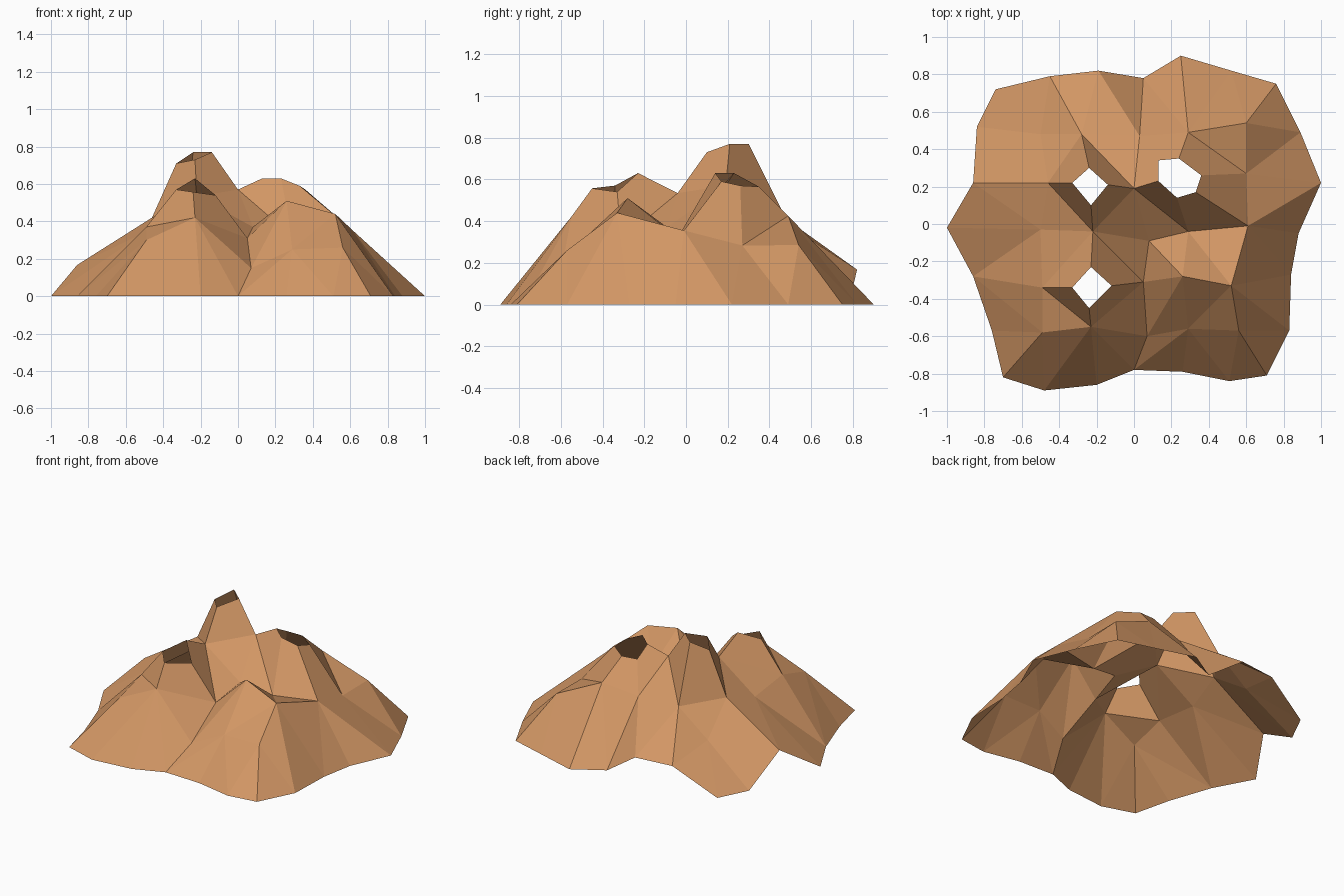
import bpy
from mathutils import Vector

if "Cube" in bpy.data.objects:
    bpy.data.objects.remove(bpy.data.objects["Cube"])

N = 6  # the hill is a loose 6 x 6 patchwork, each patch split in two triangles

# Foot outline, counter-clockwise from the front left corner
foot = [(-.70, -.82), (-.48, -.89), (-.20, -.86), (0, -.78), (.26, -.79), (.51, -.84),
        (.71, -.81), (.83, -.57), (.84, -.27), (.88, -.05), (1, .22), (.89, .49),
        (.76, .75), (.52, .82), (.25, .90), (.05, .78), (-.19, .82), (-.45, .79),
        (-.74, .72), (-.84, .52), (-.86, .22), (-1, -.02), (-.86, -.28), (-.76, -.57)]
raised_foot = {16, 17, 20}   # arches lifted off the ground
ARCH = .167

# Slope points, row by row from the front (None = a crater sits here)
slopes = [
    [(-.49, -.58, .30), (-.23, -.55, .42), (.07, -.60, .15), (.29, -.56, .25), (.56, -.57, .26)],
    [(-.49, -.34, .37), None, (.05, -.31, .31), (.26, -.28, .51), (.52, -.33, .44)],
    [(-.50, -.03, .34), (-.22, -.04, .534), (.08, -.09, .37), (.29, -.04, .32), (.61, -.01, .355)],
    [(-.46, .22, .42), None, (0, .19, .57), None, (.60, .27, .283)],
    [(-.50, .48, .24), (-.28, .48, .41), (.03, .47, .393), (.29, .49, .425), (.60, .54, .285)],
]

# Crater lips, keyed by grid place
craters = {
    (2, 2): [(-.33, -.34, .57), (-.24, -.45, .557), (-.12, -.33, .54), (-.23, -.23, .63)],
    (2, 4): [(-.33, .22, .71), (-.23, .10, .73), (-.14, .21, .77), (-.24, .30, .77)],
    (4, 4): [(.13, .23, .63), (.23, .14, .63), (.33, .17, .59), (.36, .26, .57),
             (.24, .35, .565), (.13, .34, .57)],
}

# Fold direction of each patch, rows from the front
folds = ["//\\/\\\\", "\\\\///\\", "//\\\\\\\\", "\\\\/\\\\/", "\\/\\\\\\/", "\\\\\\\\//"]

# Collect grid points
ring = ([(i, 0) for i in range(N)] + [(N, j) for j in range(N)] +
        [(i, N) for i in range(N, 0, -1)] + [(0, j) for j in range(N, 0, -1)])
grid = {}
for k, (place, p) in enumerate(zip(ring, foot)):
    grid[place] = Vector((*p, ARCH if k in raised_foot else 0))
for j, row in enumerate(slopes, 1):
    for i, p in enumerate(row, 1):
        if p:
            grid[i, j] = Vector(p)

verts, faces, index = [], [], {}


def vid(p):
    key = tuple(p)
    if key not in index:
        index[key] = len(verts)
        verts.append(key)
    return index[key]


def lip(crater, place):
    """Lip point of a crater that lies towards a neighbouring slope point."""
    return min((Vector(p) for p in craters[crater]), key=lambda p: (p - grid[place]).xy.length)


def add_triangle(tri):
    """Add a triangle; a crater corner is cut off along the lip."""
    loop = []
    for k, place in enumerate(tri):
        if place in craters:
            loop += [vid(lip(place, tri[k - 1])), vid(lip(place, tri[(k + 1) % 3]))]
        else:
            loop.append(vid(grid[place]))
    faces.append(loop)


# Hillside patches
for j in range(N):
    for i in range(N):
        a, b, c, d = (i, j), (i + 1, j), (i + 1, j + 1), (i, j + 1)
        pair = ((a, b, c), (a, c, d)) if folds[j][i] == "/" else ((a, b, d), (b, c, d))
        for tri in pair:
            add_triangle(tri)

mesh = bpy.data.meshes.new("rocky_hill")
mesh.from_pydata(verts, [], faces)
mesh.update()
hill = bpy.data.objects.new("rocky_hill", mesh)
bpy.context.collection.objects.link(hill)

clay = bpy.data.materials.new("clay_brown")
clay.diffuse_color = (.65, .31, .13, 1)
clay.use_nodes = True
clay.node_tree.nodes["Principled BSDF"].inputs["Base Color"].default_value = clay.diffuse_color
mesh.materials.append(clay)
